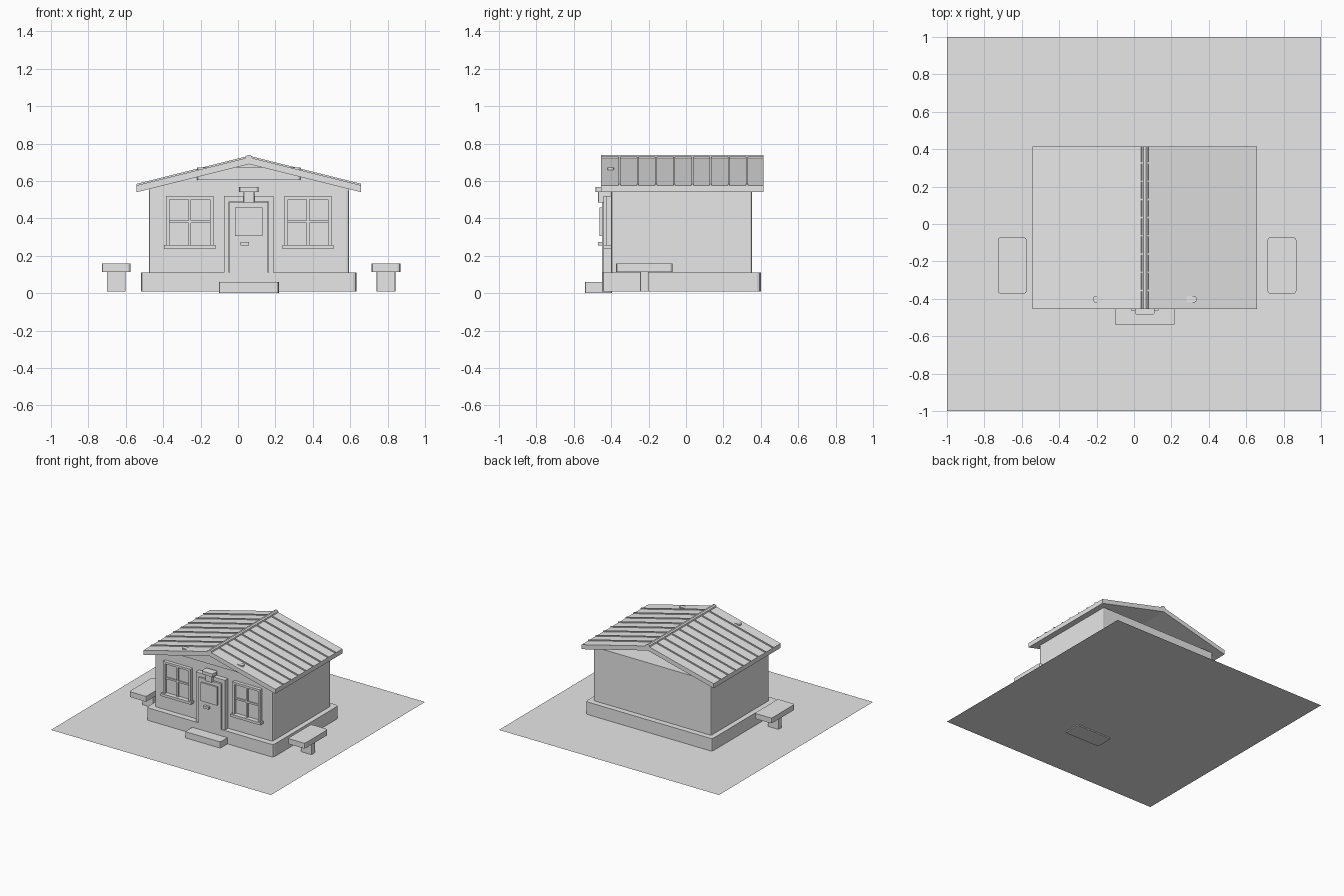
import bpy, bmesh, math
from mathutils import Vector

cube = bpy.data.objects.get("Cube")
if cube:
    bpy.data.objects.remove(cube, do_unlink=True)

grey = bpy.data.materials.new("plain_grey")
grey.use_nodes = True
grey.diffuse_color = (0.8, 0.8, 0.8, 1)
grey.node_tree.nodes["Principled BSDF"].inputs["Base Color"].default_value = (0.8, 0.8, 0.8, 1)

CX = 0.058          # house centre line
FRONT = -0.40       # front wall plane
BACK = 0.354
ROOF_Y = (-0.454, 0.415)
HALF, EAVE, RISE, THICK = 0.60, 0.577, 0.15, 0.037


def finish(bm, name):
    bmesh.ops.recalc_face_normals(bm, faces=bm.faces)
    mesh = bpy.data.meshes.new(name)
    bm.to_mesh(mesh)
    bm.free()
    mesh.materials.append(grey)
    obj = bpy.data.objects.new(name, mesh)
    bpy.context.collection.objects.link(obj)
    return obj


def box(name, x, y, z, round_corners=0.0):
    """Box from (min, max) pairs, with optional rounded upright corners."""
    bm = bmesh.new()
    bmesh.ops.create_cube(bm, size=1)
    for v in bm.verts:
        v.co = Vector([a + (b - a) * (c + 0.5) for c, (a, b) in zip(v.co, (x, y, z))])
    if round_corners:
        upright = [e for e in bm.edges if abs(e.verts[0].co.z - e.verts[1].co.z) > 1e-4]
        bmesh.ops.bevel(bm, geom=upright, offset=round_corners, segments=2,
                        profile=0.5, affect='EDGES')
    return finish(bm, name)


def mid(centre, half):
    return (centre - half, centre + half)


def prism(name, profile, y):
    """Extrude an (x, z) outline along y."""
    bm = bmesh.new()
    face = bm.faces.new([bm.verts.new((px, y[0], pz)) for px, pz in profile])
    out = bmesh.ops.extrude_face_region(bm, geom=[face])
    moved = [g for g in out["geom"] if isinstance(g, bmesh.types.BMVert)]
    bmesh.ops.translate(bm, verts=moved, vec=(0, y[1] - y[0], 0))
    return finish(bm, name)


# Ground sheet
bm = bmesh.new()
bmesh.ops.create_grid(bm, x_segments=1, y_segments=1, size=1)
bmesh.ops.translate(bm, verts=bm.verts, vec=(0, 0, 0.009))
finish(bm, "ground_sheet")

# Foundation, walls and front step
box("foundation", mid(CX, 0.576), (-0.448, 0.4), (0.009, 0.112), 0.02)
box("walls", mid(CX, 0.535), (FRONT, BACK), (0.112, 0.555), 0.012)
box("front_step", mid(CX, 0.16), (-0.541, -0.395), (0, 0.06), 0.01)

# Roof slab
top = EAVE + RISE
prism("roof", [(CX - HALF, EAVE - THICK), (CX - HALF, EAVE), (CX, top),
               (CX + HALF, EAVE), (CX + HALF, EAVE - THICK), (CX, top - THICK)], ROOF_Y)

# Front gable panel and its cross beam
gable_half = 0.535
gable_low = top - THICK - gable_half * RISE / HALF
prism("front_gable", [(CX - gable_half, 0.55), (CX + gable_half, 0.55),
                      (CX + gable_half, gable_low + 0.003), (CX, top - THICK + 0.003),
                      (CX - gable_half, gable_low + 0.003)], (FRONT, FRONT + 0.02))
box("gable_beam", mid(CX, 0.276), (-0.42, -0.385), (0.605, 0.671), 0.012)

# Roof battens, one strip per slope
for side in (-1, 1):
    for i in range(8):
        y = mid(-0.355 + i * 0.0973, 0.005)
        end = CX + side * HALF
        prism("roof_batten", [(CX, top - 0.004), (CX, top + 0.008),
                              (end, EAVE + 0.008), (end, EAVE - 0.004)], y)

# Ridge cap
ridge = [(CX + 0.02 * math.cos(i * math.tau / 10), 0.72 + 0.02 * math.sin(i * math.tau / 10))
         for i in range(10)]
prism("ridge_cap", ridge, ROOF_Y)

# Door with frame, window panel and letter slot
for side in (-1, 1):
    box("door_post", mid(CX + side * 0.119, 0.013), (-0.44, FRONT + 0.01), (0.11, 0.52))
box("door_lintel", mid(CX, 0.132), (-0.44, FRONT + 0.01), (0.49, 0.52))
box("door", mid(CX, 0.103), (-0.45, FRONT + 0.01), (0.10, 0.487))
box("door_window", mid(CX, 0.074), (-0.462, -0.44), (0.305, 0.457))
box("letter_slot", mid(0.037, 0.023), (-0.47, -0.44), (0.256, 0.275))

# Porch lamp above the door
box("lamp_body", mid(CX, 0.029), (-0.47, FRONT), (0.485, 0.542), 0.006)
box("lamp_cap", mid(CX, 0.052), (-0.485, -0.42), (0.541, 0.567), 0.012)

# Windows with frames, bars and sills
for side in (-1, 1):
    wx = CX + side * 0.316
    box("window_glass", mid(wx, 0.115), (-0.408, FRONT + 0.01), (0.26, 0.51))
    for s in (-1, 1):
        box("window_post", mid(wx + s * 0.117, 0.009), (-0.428, FRONT + 0.01), (0.255, 0.52))
    box("window_head", mid(wx, 0.126), (-0.428, FRONT + 0.01), (0.502, 0.52))
    box("window_upright_bar", mid(wx, 0.007), (-0.42, FRONT), (0.255, 0.505))
    box("window_cross_bar", mid(wx, 0.11), (-0.418, FRONT), mid(0.383, 0.007))
    box("window_sill", mid(wx, 0.137), (-0.44, FRONT + 0.01), (0.236, 0.257))

# Benches either side of the house
for bx in (-0.651, 0.791):
    box("bench_seat", mid(bx, 0.077), (-0.373, -0.071), (0.114, 0.158), 0.015)
    box("bench_leg", mid(bx, 0.05), (-0.246, -0.2), (0.009, 0.115), 0.006)
